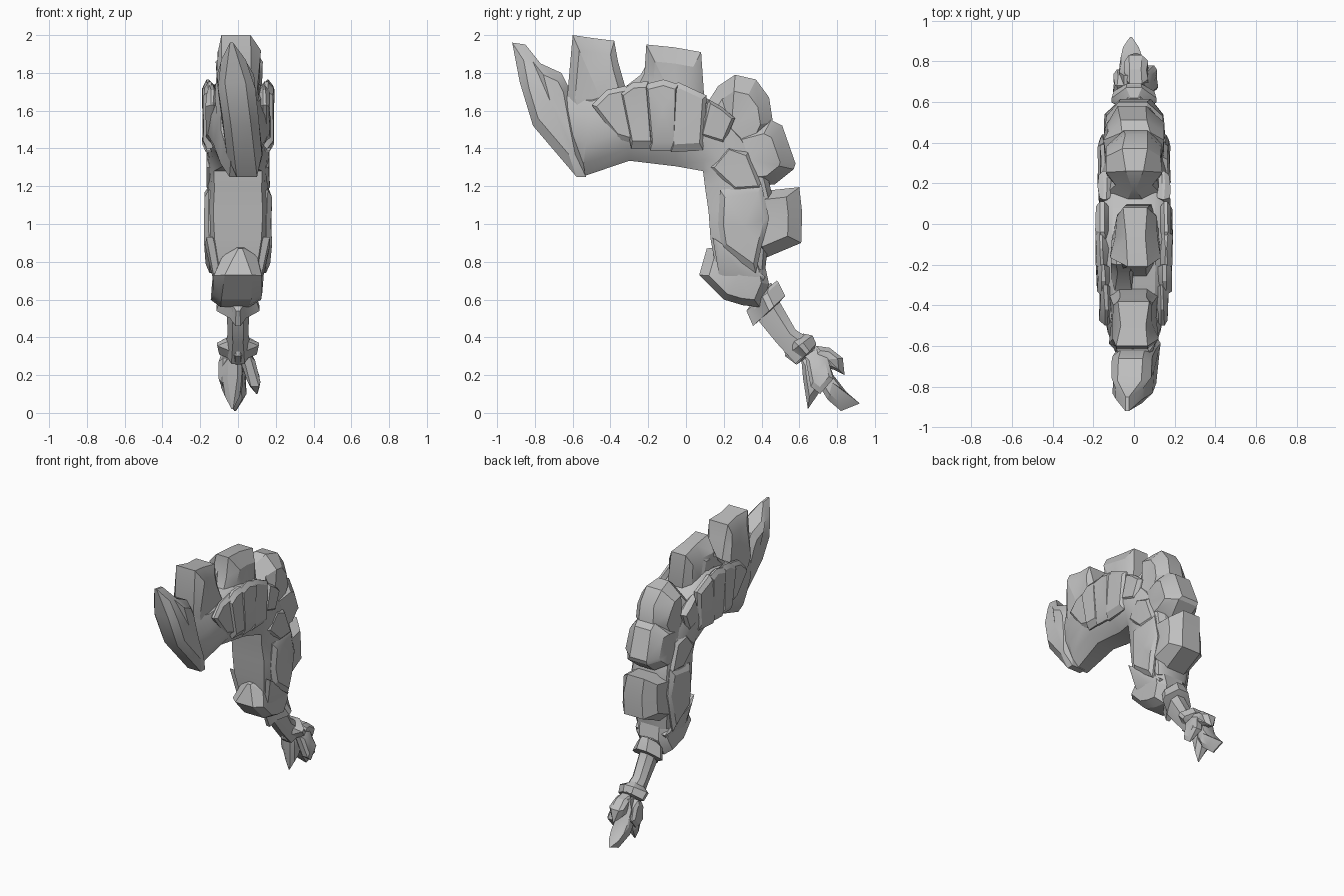
import bpy, bmesh, math, random

random.seed(4)
stone = bpy.data.materials.new("grey_stone")
stone.diffuse_color = (0.52, 0.52, 0.52, 1)


def finish(bm, name):
    bmesh.ops.recalc_face_normals(bm, faces=bm.faces)
    me = bpy.data.meshes.new(name)
    bm.to_mesh(me)
    bm.free()
    me.materials.append(stone)
    ob = bpy.data.objects.new(name, me)
    bpy.context.collection.objects.link(ob)
    bpy.ops.object.select_all(action='DESELECT')
    ob.select_set(True)
    bpy.context.view_layer.objects.active = ob
    bpy.ops.object.shade_smooth_by_angle(angle=math.radians(28))
    return ob


def skin(bm, rings):
    """Bridge successive closed rings of vertices."""
    for a, b in zip(rings, rings[1:]):
        n = len(a)
        for i in range(n):
            j = (i + 1) % n
            bm.faces.new((a[i], a[j], b[j], b[i]))


def shard(name, outline, rim, core, x0=0, inset=0.6, lean=0, jitter=0.006, tips=(), centre=None):
    """Faceted solid: side outline (y, z) at the rim, smaller outline at full width.
    Outline points listed in tips taper to a thin edge."""
    bm = bmesh.new()
    cy, cz = centre or [sum(p[k] for p in outline) / len(outline) for k in (0, 1)]
    rings = []
    for x, s in ((-core, inset), (-rim, 1), (rim, 1), (core, inset)):
        ring = []
        for i, (y, z) in enumerate(outline):
            z2 = cz + (z - cz) * s
            jx = random.uniform(-jitter, jitter)
            if i in tips:
                xs, jx = x * (.15 if s == 1 else .7), 0
            else:
                xs = x
            ring.append(bm.verts.new((xs + x0 + jx + lean * (z2 - cz), cy + (y - cy) * s, z2)))
        rings.append(ring)
    skin(bm, rings)
    for ring, x in ((rings[0], -core), (rings[3], core)):
        mid = bm.verts.new((x * 1.04 + x0, cy, cz))
        for i in range(len(ring)):
            bm.faces.new((ring[i], ring[(i + 1) % len(ring)], mid))
    return finish(bm, name)


def loft(name, sections, profile):
    """Sections are (y, z) inner edge, (y, z) outer edge, half width, inner edge flatness."""
    bm = bmesh.new()
    rings = []
    for (y0, z0), (y1, z1), w, flat in sections:
        half = [(0, flat), (profile[0][0], profile[0][1] * (.55 + .45 * flat))] + profile[1:]
        loop = half + [(t, -f) for t, f in reversed(half)]
        rings.append([bm.verts.new((f * w, y0 + (y1 - y0) * t, z0 + (z1 - z0) * t))
                      for t, f in loop])
    skin(bm, rings)
    bm.faces.new(rings[0])
    bm.faces.new(rings[-1])
    return finish(bm, name)


# Curved main body: keeled below the front half, flat along the inner limb
loft("curved_body", [
    ((-.64, 1.36), (-.63, 1.70), .09, .4), ((-.55, 1.25), (-.50, 1.68), .13, .35),
    ((-.30, 1.335), (-.34, 1.72), .17, .4), ((-.05, 1.305), (-.08, 1.75), .18, .45),
    ((.09, 1.28), (.12, 1.66), .17, .75), ((.095, 1.24), (.30, 1.47), .16, .8),
    ((.10, 1.20), (.42, 1.30), .155, .8), ((.12, 1.06), (.46, 1.14), .168, .78),
    ((.13, .92), (.44, .95), .165, .75), ((.16, .76), (.42, .76), .14, .7)],
    [(.16, 1), (.4, 1), (.72, 1), (.93, .85), (1, .6)])

# Front fang, leaning to one side
shard("front_fang", [(-.92, 1.96), (-.85, 1.95), (-.77, 1.85), (-.66, 1.80), (-.62, 1.72),
                     (-.57, 1.45), (-.53, 1.25), (-.58, 1.25), (-.81, 1.52), (-.88, 1.75)],
      .055, .095, 0, .7, -.11, tips=(0, 1))

# Crest blocks along the outer curve
shard("crest_front", [(-.60, 2.0), (-.50, 1.985), (-.38, 1.97), (-.36, 1.86), (-.32, 1.72),
                      (-.30, 1.45), (-.54, 1.36), (-.63, 1.66)], .07, .105, 0, .75,
      jitter=.02, centre=(-.46, 1.68))
shard("crest_middle", [(-.26, 1.72), (-.22, 1.80), (-.21, 1.95), (-.06, 1.935), (.08, 1.91),
                       (.10, 1.62), (.05, 1.45), (-.22, 1.5)], .06, .11, .01, .7,
      jitter=.02, centre=(-.06, 1.65))
shard("crest_middle_chip", [(-.33, 1.72), (-.24, 1.79), (-.20, 1.86), (-.04, 1.86),
                            (0, 1.6), (-.25, 1.55)], .03, .05, -.05, .7, jitter=.015)
shard("crest_shoulder", [(.10, 1.62), (.17, 1.73), (.26, 1.79), (.37, 1.765), (.44, 1.67),
                         (.46, 1.54), (.38, 1.36), (.16, 1.38)], .055, .13, 0, .7,
      jitter=.015, tips=(1,), centre=(.24, 1.50))
shard("crest_elbow", [(.26, 1.50), (.45, 1.55), (.51, 1.52), (.58, 1.32), (.57, 1.29),
                      (.47, 1.21), (.26, 1.19)], .07, .14, 0, .66, jitter=.012,
      centre=(.34, 1.34))
shard("crest_lower", [(.27, 1.16), (.46, 1.18), (.60, 1.195), (.615, 1.06), (.61, .90),
                      (.42, .82), (.27, .92)], .075, .145, 0, .7, jitter=.012,
      centre=(.37, 1.02))

# Overlapping plates on both flanks, half sunk in the body
ribs = [
    [(-.50, 1.63), (-.42, 1.71), (-.30, 1.735), (-.26, 1.42), (-.36, 1.45)],
    [(-.35, 1.70), (-.28, 1.75), (-.20, 1.755), (-.17, 1.40), (-.29, 1.40)],
    [(-.22, 1.74), (-.12, 1.765), (-.04, 1.74), (-.05, 1.39), (-.19, 1.39)],
    [(-.09, 1.73), (-.04, 1.75), (.11, 1.68), (.09, 1.39), (-.08, 1.38)],
    [(.07, 1.46), (.12, 1.66), (.19, 1.62), (.26, 1.56), (.20, 1.42)],
    [(.12, 1.30), (.22, 1.42), (.33, 1.38), (.41, 1.18), (.26, 1.17)],
    [(.17, 1.0), (.18, 1.18), (.40, 1.21), (.44, 1.03), (.40, .88), (.37, .74), (.19, .87)],
]
reach = [.168, .182, .188, .186, .175, .165, .175]
for side, word in ((-1, "left"), (1, "right")):
    for i, (outline, w) in enumerate(zip(ribs, reach)):
        shard(f"{word}_flank_plate_{i + 1}", outline, .008, .03, side * (w - .03), .8)

# Knuckle at the base of the body
shard("base_knuckle", [(.11, .87), (.07, .73), (.20, .60), (.30, .57), (.39, .56), (.44, .68),
                       (.41, .82), (.30, .90)], .075, .13, 0, .75, .08, tips=(0,))
for s, word in ((-1, "left"), (1, "right")):
    shard(f"{word}_knuckle_plate", [(.14, .93), (.30, .82), (.42, .72), (.36, .62), (.18, .70)],
          .02, .03, s * .112, .75, s * .22)

# Handle and its two collars
WEDGE = [(.25, .6), (.5, 1), (.65, 1), (1, .35)]
loft("handle", [((.34, .60), (.45, .69), .06, .5), ((.39, .48), (.50, .58), .06, .5),
                ((.48, .37), (.58, .44), .055, .5), ((.58, .26), (.69, .37), .07, .5)],
     [(.3, 1), (.7, 1), (1, .5)])
loft("upper_collar", [((.36, .60), (.48, .70), .06, .12), ((.32, .54), (.49, .69), .09, .12),
                      ((.355, .46), (.525, .62), .115, .12), ((.39, .49), (.49, .58), .06, .12)],
     WEDGE)
loft("lower_collar", [((.52, .34), (.62, .42), .05, .12), ((.525, .30), (.67, .41), .11, .12),
                      ((.585, .255), (.69, .365), .10, .12), ((.62, .28), (.68, .34), .05, .12)],
     WEDGE)

# Cluster of pointed petals at the end of the handle
shard("petal_front", [(.61, .29), (.62, .18), (.645, .02), (.70, .10), (.73, .20), (.69, .32)],
      .025, .055, -.03, .6, tips=(2,))
shard("petal_tip", [(.66, .33), (.69, .17), (.75, .07), (.82, .01), (.92, .05), (.85, .11),
                    (.78, .20), (.73, .34)], .03, .055, -.015, .65, tips=(3, 4))
shard("petal_back", [(.66, .32), (.69, .355), (.76, .345), (.83, .29), (.84, .20),
                     (.78, .23), (.70, .24)], .03, .055, .01, .65, tips=(4,))
shard("petal_left", [(.63, .29), (.64, .16), (.69, .12), (.76, .20), (.73, .29), (.68, .33)],
      .015, .03, -.068, .7, .05, tips=(2,))
shard("petal_right", [(.63, .30), (.66, .14), (.71, .10), (.78, .18), (.75, .29), (.69, .34)],
      .02, .035, .065, .7, -.28, tips=(2,))
